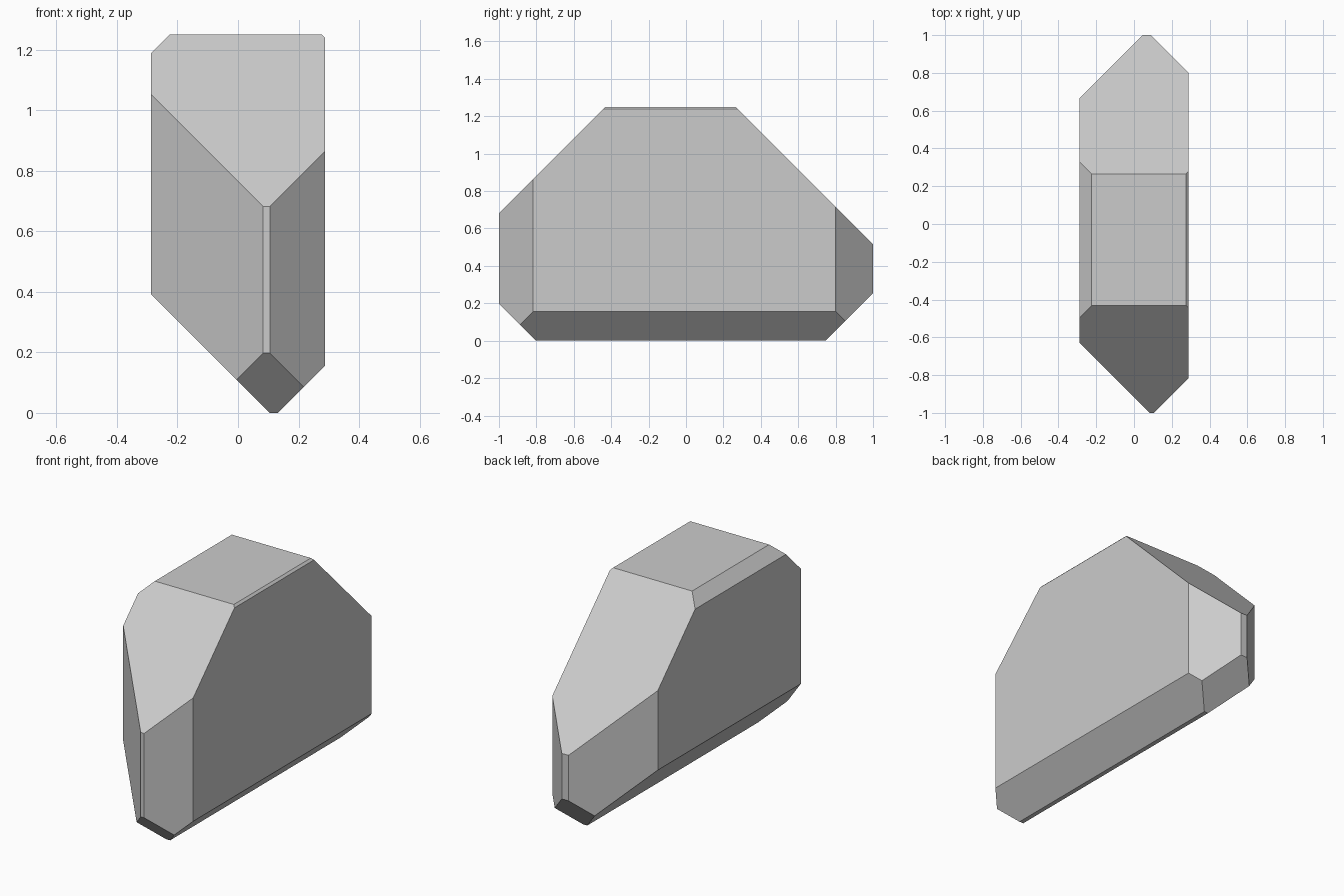
import bpy
import bmesh
from mathutils import Vector

if "Cube" in bpy.data.objects:
    bpy.data.objects.remove(bpy.data.objects["Cube"])

W, L, H = 0.288, 1.0, 1.25   # half width, half length, full height


def chamfer(bm, normal, offset):
    """Slice away everything beyond normal . p = offset and cap the cut."""
    n = Vector(normal)
    bmesh.ops.bisect_plane(bm, geom=bm.verts[:] + bm.edges[:] + bm.faces[:],
                           dist=1e-5, plane_co=n * offset / n.length_squared,
                           plane_no=n.normalized(), clear_outer=True)
    rim = [e for e in bm.edges if e.is_boundary]
    bmesh.ops.holes_fill(bm, edges=rim, sides=0)


# Base block standing on the ground
bm = bmesh.new()
bmesh.ops.create_cube(bm, size=1)
for v in bm.verts:
    v.co = Vector((v.co.x * 2 * W, v.co.y * 2 * L, (v.co.z + 0.5) * H))

# 45 degree chamfers: outward direction and offset
cuts = [
    # vertical corners
    ((-1, -1, 0), 0.917), ((1, -1, 0), 1.105),
    ((-1, 1, 0), 0.955), ((1, 1, 0), 1.088),
    # front and back slopes
    ((0, -1, 1), 1.682), ((0, 1, 1), 1.516),
    ((0, -1, -1), 0.802), ((0, 1, -1), 0.745),
    # side slopes
    ((-1, 0, 1), 1.475), ((1, 0, 1), 1.526),
    ((-1, 0, -1), -0.105), ((1, 0, -1), 0.131),
]
for normal, offset in cuts:
    chamfer(bm, normal, offset)

bmesh.ops.recalc_face_normals(bm, faces=bm.faces[:])
mesh = bpy.data.meshes.new("chamfered_block")
bm.to_mesh(mesh)
bm.free()
block = bpy.data.objects.new("chamfered_block", mesh)
bpy.context.collection.objects.link(block)
